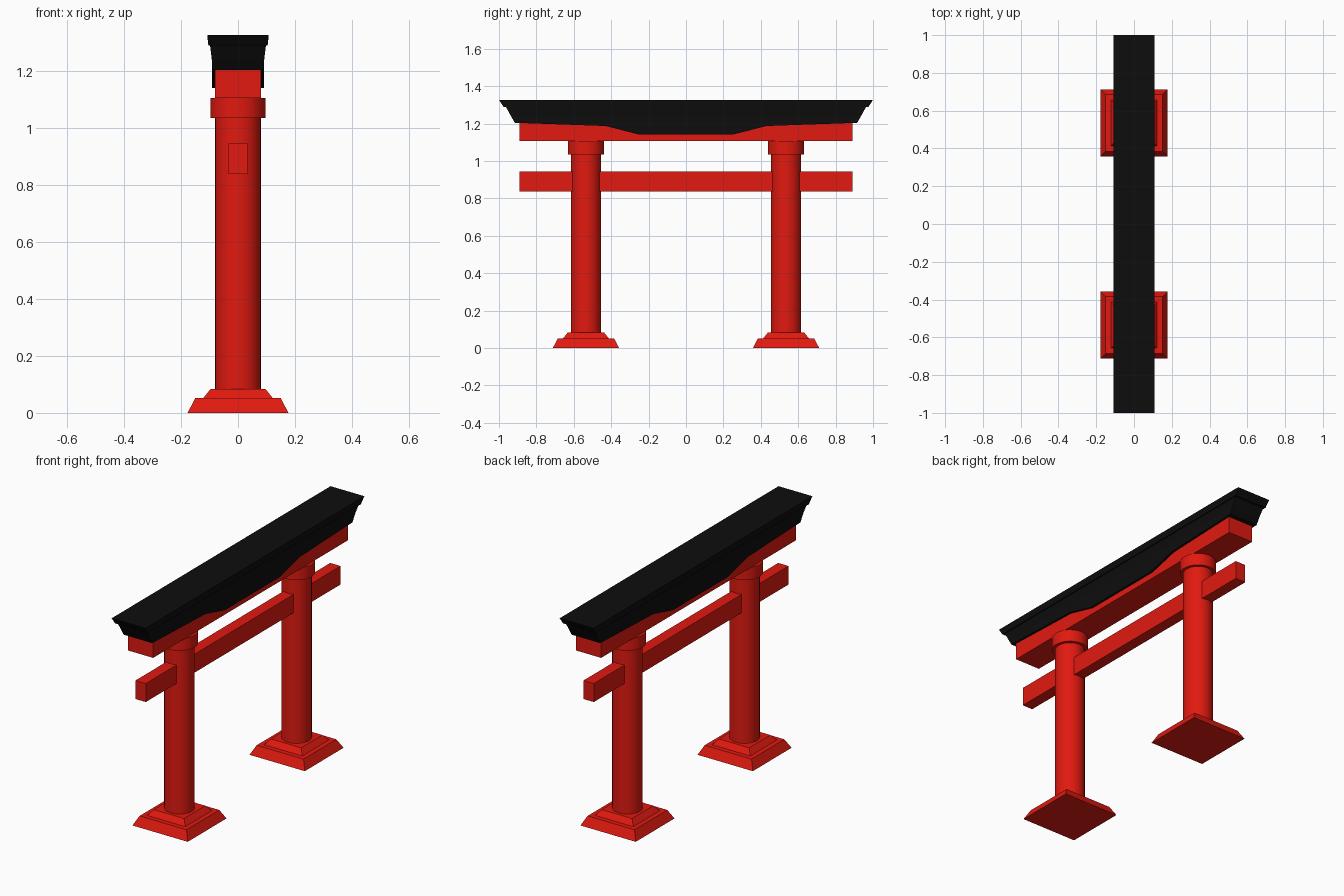
import bpy, bmesh

if "Cube" in bpy.data.objects:
    bpy.data.objects.remove(bpy.data.objects["Cube"])

def material(name, rgb):
    m = bpy.data.materials.new(name)
    m.diffuse_color = (*rgb, 1)
    m.use_nodes = True
    m.node_tree.nodes["Principled BSDF"].inputs["Base Color"].default_value = m.diffuse_color
    return m

RED = material("red_paint", (0.75, 0.01, 0.005))
BLACK = material("black_paint", (0.004, 0.004, 0.004))

def finish(name, bm, mat):
    bmesh.ops.recalc_face_normals(bm, faces=bm.faces)
    me = bpy.data.meshes.new(name)
    bm.to_mesh(me)
    bm.free()
    me.materials.append(mat)
    ob = bpy.data.objects.new(name, me)
    bpy.context.collection.objects.link(ob)
    return ob

def frustum(name, mat, y, bottom, top):
    """Rectangular block; bottom and top are (half_x, half_y, z)."""
    bm = bmesh.new()
    rings = [[bm.verts.new((sx * hx, y + sy * hy, z))
              for sx, sy in ((-1, -1), (1, -1), (1, 1), (-1, 1))]
             for hx, hy, z in (bottom, top)]
    for i in range(4):
        j = (i + 1) % 4
        bm.faces.new((rings[0][i], rings[0][j], rings[1][j], rings[1][i]))
    bm.faces.new(rings[0])
    bm.faces.new(rings[1])
    return finish(name, bm, mat)

def cylinder(name, mat, y, r, z0, z1):
    bpy.ops.mesh.primitive_cylinder_add(vertices=32, radius=r, depth=z1 - z0,
                                        location=(0, y, (z0 + z1) / 2))
    ob = bpy.context.object
    ob.name = name
    ob.data.materials.append(mat)
    bpy.ops.object.shade_smooth_by_angle()

# Pillars with stepped bases and collars
for side, y in (("left", -0.535), ("right", 0.535)):
    frustum(f"{side}_base_lower", RED, y, (0.177, 0.177, 0), (0.15, 0.15, 0.052))
    frustum(f"{side}_base_upper", RED, y, (0.122, 0.122, 0.052), (0.097, 0.097, 0.083))
    cylinder(f"{side}_pillar", RED, y, 0.08, 0.07, 1.11)
    cylinder(f"{side}_collar", RED, y, 0.097, 1.035, 1.106)

# Cross beams
frustum("lower_beam", RED, 0, (0.033, 0.89, 0.838), (0.033, 0.89, 0.945))
frustum("upper_beam", RED, 0, (0.08, 0.89, 1.106), (0.08, 0.89, 1.203))

# Roof body with a deeper middle
half = [(0.25, 1.141), (0.43, 1.187), (0.915, 1.204), (0.936, 1.24)]
profile = half + [(-y, z) for y, z in reversed(half)]
bm = bmesh.new()
face = bm.faces.new([bm.verts.new((-0.092, y, z)) for y, z in profile])
ext = bmesh.ops.extrude_face_region(bm, geom=[face])
moved = [v for v in ext["geom"] if isinstance(v, bmesh.types.BMVert)]
bmesh.ops.translate(bm, verts=moved, vec=(0.184, 0, 0))
finish("roof_body", bm, BLACK)

# Flared upper roof and overhanging cap
frustum("roof_flare", BLACK, 0, (0.092, 0.936, 1.24), (0.098, 0.963, 1.29))
frustum("roof_cap", BLACK, 0, (0.104, 0.975, 1.289), (0.108, 1.0, 1.327))
